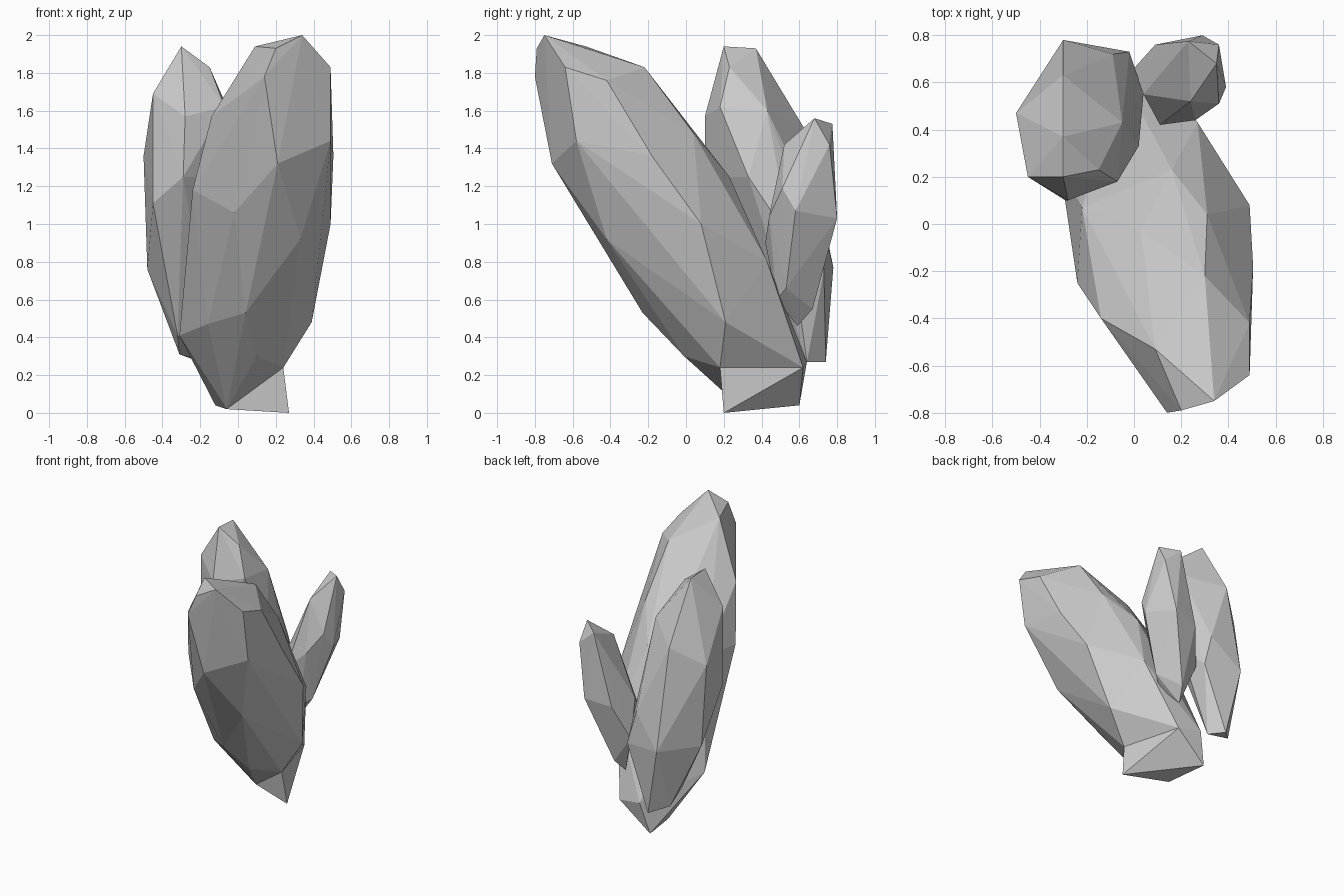
import bpy
import bmesh


def crystal(name, corners):
    """Flat-faced convex crystal wrapped around its corner points."""
    bm = bmesh.new()
    for c in corners:
        bm.verts.new(c)
    hull = bmesh.ops.convex_hull(bm, input=bm.verts[:])
    inside = {v for v in hull["geom_interior"] if isinstance(v, bmesh.types.BMVert)}
    bmesh.ops.delete(bm, geom=list(inside), context='VERTS')
    bmesh.ops.recalc_face_normals(bm, faces=bm.faces[:])
    mesh = bpy.data.meshes.new(name)
    bm.to_mesh(mesh)
    bm.free()
    obj = bpy.data.objects.new(name, mesh)
    bpy.context.collection.objects.link(obj)
    return obj


# Large crystal leaning to the front: tip, shoulders, girth, root
crystal("large_crystal", [
    (.34, -.75, 2), (.09, -.53, 1.94), (.2, -.79, 1.93), (.14, -.8, 1.78),
    (.49, -.64, 1.83), (.3, -.22, 1.83), (.49, -.42, 1.76), (-.14, -.4, 1.57),
    (.49, -.58, 1.44), (.21, -.71, 1.32), (.31, .04, 1.48), (.03, -.03, 1.53),
    (.505, -.18, 1.36), (.49, .08, 1), (.33, -.42, .92), (-.02, -.5, 1.06),
    (-.24, -.25, 1.18), (.16, .23, 1.25), (-.22, .07, 1.2), (.27, .43, .8),
    (.39, .21, .48), (.04, -.23, .53), (-.16, -.06, .47), (-.31, .22, .41),
    (.1, -.01, .3), (.24, .18, .24), (.12, .62, .24), (-.06, .64, .27),
    (-.06, .3, .02), (-.12, .6, .04)])

# Foot under the large crystal
crystal("foot", [
    (.24, .18, .24), (.12, .62, .24), (-.06, .64, .27),
    (.27, .2, 0), (-.06, .3, .02), (-.12, .6, .04)])

# Upright crystal at the back left
crystal("left_crystal", [
    (-.3, .2, 1.94), (-.3, .37, 1.93), (-.15, .23, 1.83), (-.07, .18, 1.62),
    (-.05, .43, 1.6), (-.28, .1, 1.57), (-.45, .2, 1.69), (-.5, .47, 1.36),
    (-.3, .63, 1.5), (.02, .33, 1.25), (-.45, .2, 1.11), (-.29, .1, 1.25),
    (-.3, .78, .77), (-.09, .72, 1), (-.02, .73, .75), (.04, .55, .92),
    (-.48, .5, .76), (-.32, .5, .41), (-.31, .63, .31), (-.2, .74, .27),
    (-.12, .64, .27)])

# Small crystal at the back right
crystal("right_crystal", [
    (.35, .68, 1.56), (.23, .775, 1.53), (.24, .52, 1.42), (.36, .76, 1.42),
    (.36, .51, 1.19), (.39, .58, 1.07), (.29, .8, 1.03), (.26, .44, 1.04),
    (.11, .42, .9), (.04, .55, 1), (.09, .76, 1), (0, .66, .75),
    (.25, .53, .66), (.18, .48, .6), (.09, .59, .46), (.13, .67, .55)])
